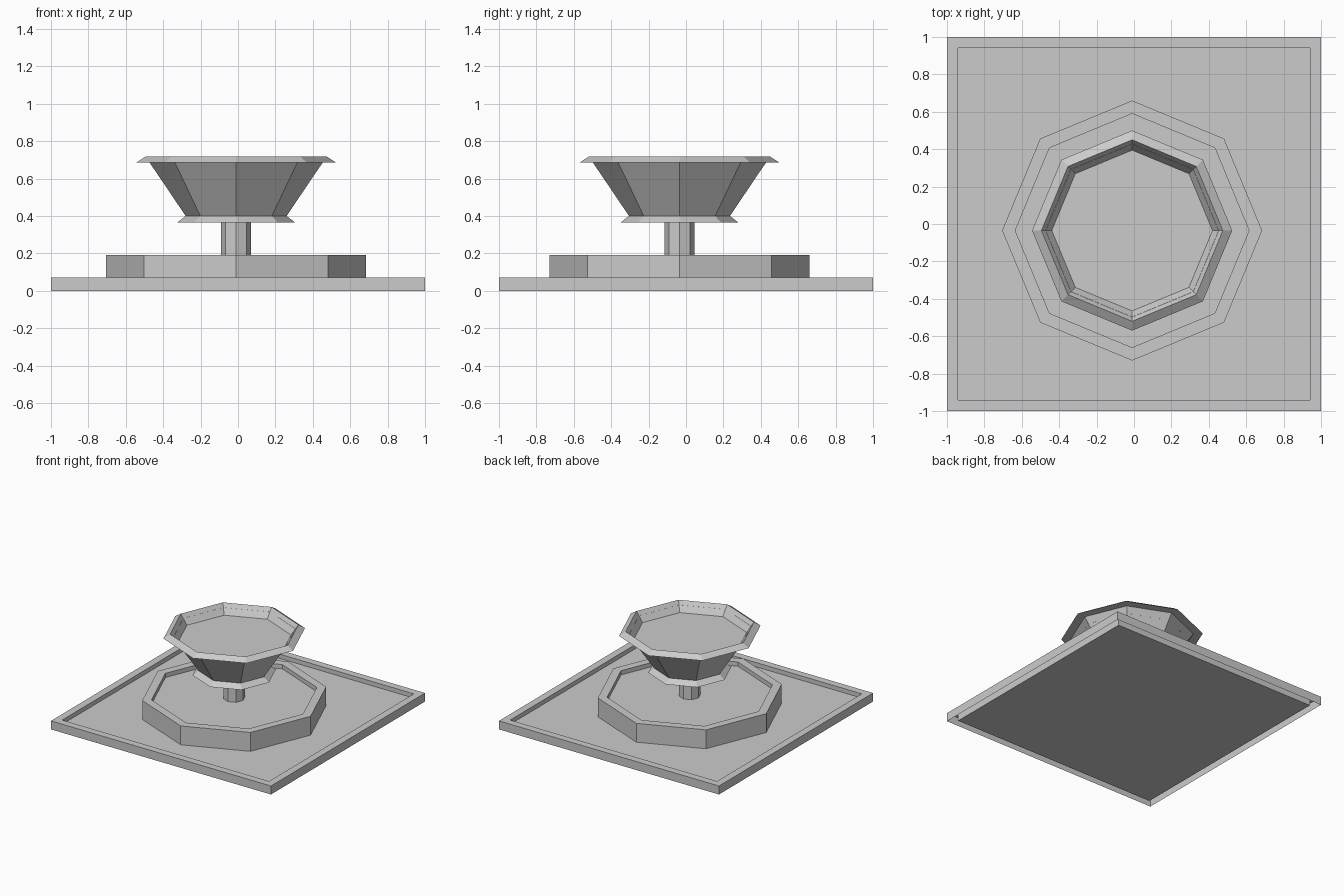
import bpy
import bmesh
import math

cube = bpy.data.objects.get("Cube")
if cube:
    bpy.data.objects.remove(cube, do_unlink=True)

stone = bpy.data.materials.new("grey_stone")
stone.use_nodes = True
GREY = (0.6, 0.6, 0.6, 1.0)
stone.diffuse_color = GREY
stone.node_tree.nodes["Principled BSDF"].inputs["Base Color"].default_value = GREY


def lathe(name, profile, sides=8, centre=(-0.01, -0.035), phase=0.0,
          cap_start=True, cap_end=True):
    """Sweep a (radius, height) profile around z with flat sides."""
    bm = bmesh.new()
    rings = []
    for r, z in profile:
        angles = [phase + 2 * math.pi * k / sides for k in range(sides)]
        rings.append([bm.verts.new((r * math.cos(a), r * math.sin(a), z)) for a in angles])
    for low, high in zip(rings, rings[1:]):
        for k in range(sides):
            n = (k + 1) % sides
            bm.faces.new((low[k], low[n], high[n], high[k]))
    if cap_start:
        bm.faces.new(rings[0][::-1])
    if cap_end:
        bm.faces.new(rings[-1])
    mesh = bpy.data.meshes.new(name)
    bm.to_mesh(mesh)
    bm.free()
    mesh.materials.append(stone)
    obj = bpy.data.objects.new(name, mesh)
    obj.location = (*centre, 0)
    bpy.context.collection.objects.link(obj)
    return obj


def square(name, profile, **caps):
    """Four-sided sweep whose profile gives half widths."""
    diagonal = [(w * math.sqrt(2), z) for w, z in profile]
    return lathe(name, diagonal, 4, (0, 0), math.pi / 4, **caps)


# Square ground plate: raised hollow border and sunken floor
square("plate_border", [(1, 0), (1, 0.07), (0.94, 0.07), (0.94, 0.035)],
       cap_start=False, cap_end=False)
square("plate_floor", [(0.94, 0), (0.94, 0.035)])

# Low eight-sided basin with a sunken floor
lathe("basin", [(0.695, 0.035), (0.695, 0.19), (0.625, 0.19), (0.625, 0.155)],
      cap_start=False)

# Central column
lathe("column", [(0.08, 0.155), (0.08, 0.365)], cap_start=False, cap_end=False)

# Flared bowl: collar, sloped wall, bevelled rim, sunken floor
lathe("bowl", [(0.315, 0.365), (0.27, 0.4), (0.462, 0.685), (0.535, 0.685),
               (0.485, 0.717), (0.43, 0.637)])
